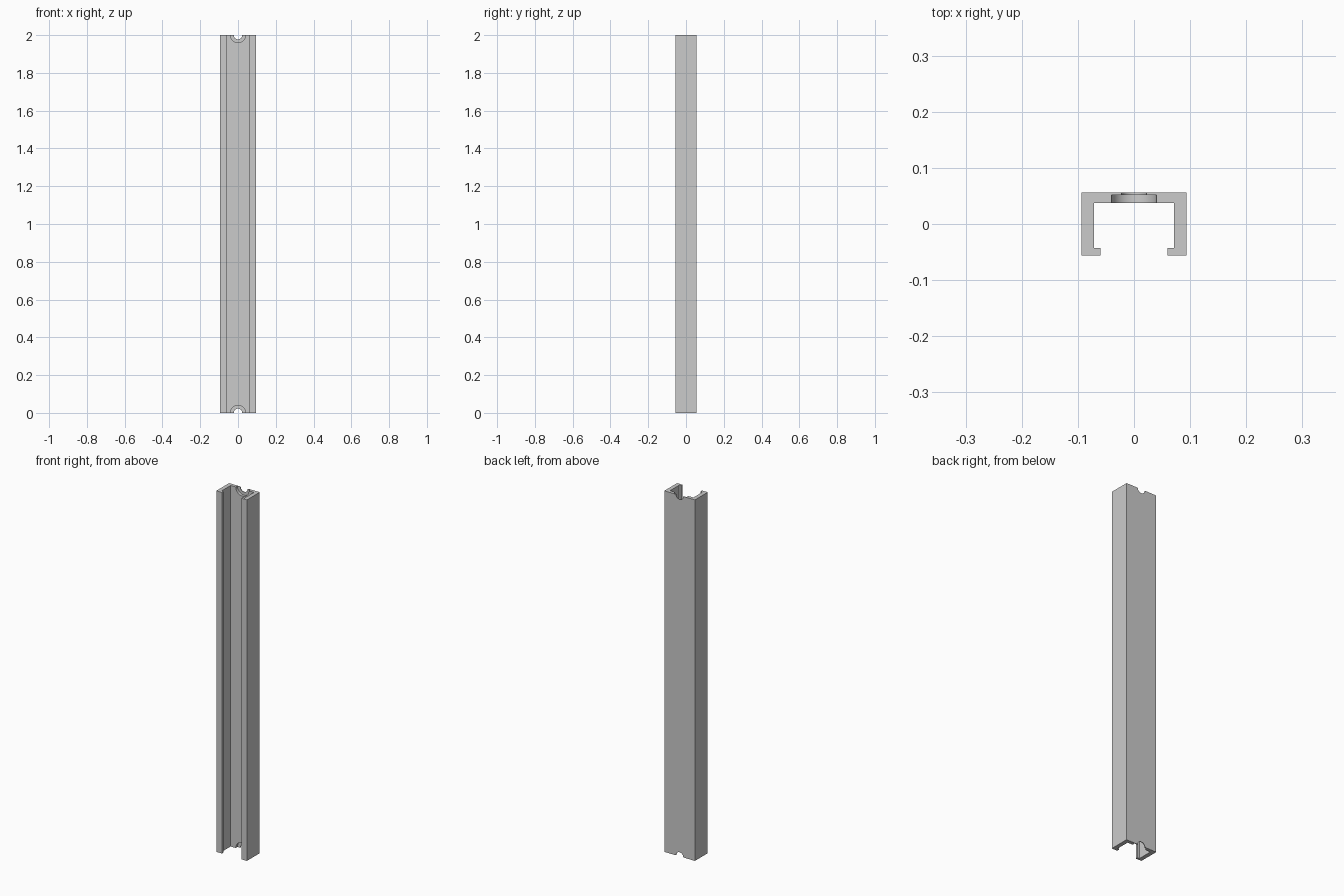
import bpy, bmesh, math

if "Cube" in bpy.data.objects:
    bpy.data.objects.remove(bpy.data.objects["Cube"])

H = 2.0

# C-channel cross-section (right half, mirrored to the left)
half = [(0.094, 0.056), (0.094, -0.056), (0.0595, -0.056),
        (0.0595, -0.043), (0.0715, -0.043), (0.0715, 0.0375)]
profile = half + [(-x, y) for x, y in reversed(half)]

# Extruded rail
bm = bmesh.new()
base = bm.faces.new([bm.verts.new((x, y, 0)) for x, y in profile])
ext = bmesh.ops.extrude_face_region(bm, geom=[base])
bmesh.ops.translate(bm, vec=(0, 0, H),
                    verts=[v for v in ext["geom"] if isinstance(v, bmesh.types.BMVert)])
bmesh.ops.recalc_face_normals(bm, faces=bm.faces[:])
mesh = bpy.data.meshes.new("channel_rail")
bm.to_mesh(mesh)
bm.free()
rail = bpy.data.objects.new("channel_rail", mesh)
bpy.context.collection.objects.link(rail)
bpy.context.view_layer.objects.active = rail
rail.select_set(True)


def bore(radius, y0, y1, z):
    """Cut a round hole along y through the web."""
    bpy.ops.mesh.primitive_cylinder_add(vertices=48, radius=radius, depth=y1 - y0,
                                        location=(0, (y0 + y1) / 2, z),
                                        rotation=(math.pi / 2, 0, 0))
    cutter = bpy.context.object
    cutter.name = "bore_cutter"
    cutter.hide_render = True
    mod = rail.modifiers.new("bore", "BOOLEAN")
    mod.operation = "DIFFERENCE"
    mod.solver = "EXACT"
    mod.object = cutter
    bpy.context.view_layer.objects.active = rail
    bpy.ops.object.modifier_apply(modifier=mod.name)
    bpy.data.objects.remove(cutter)


# Half counterbored bolt holes at both ends
for z in (0, H):
    bore(0.04, 0.0, 0.052, z)
    bore(0.0225, 0.01, 0.1, z)

bpy.ops.object.select_all(action="DESELECT")
rail.select_set(True)
bpy.context.view_layer.objects.active = rail
bpy.ops.object.shade_smooth_by_angle(angle=math.radians(30))
